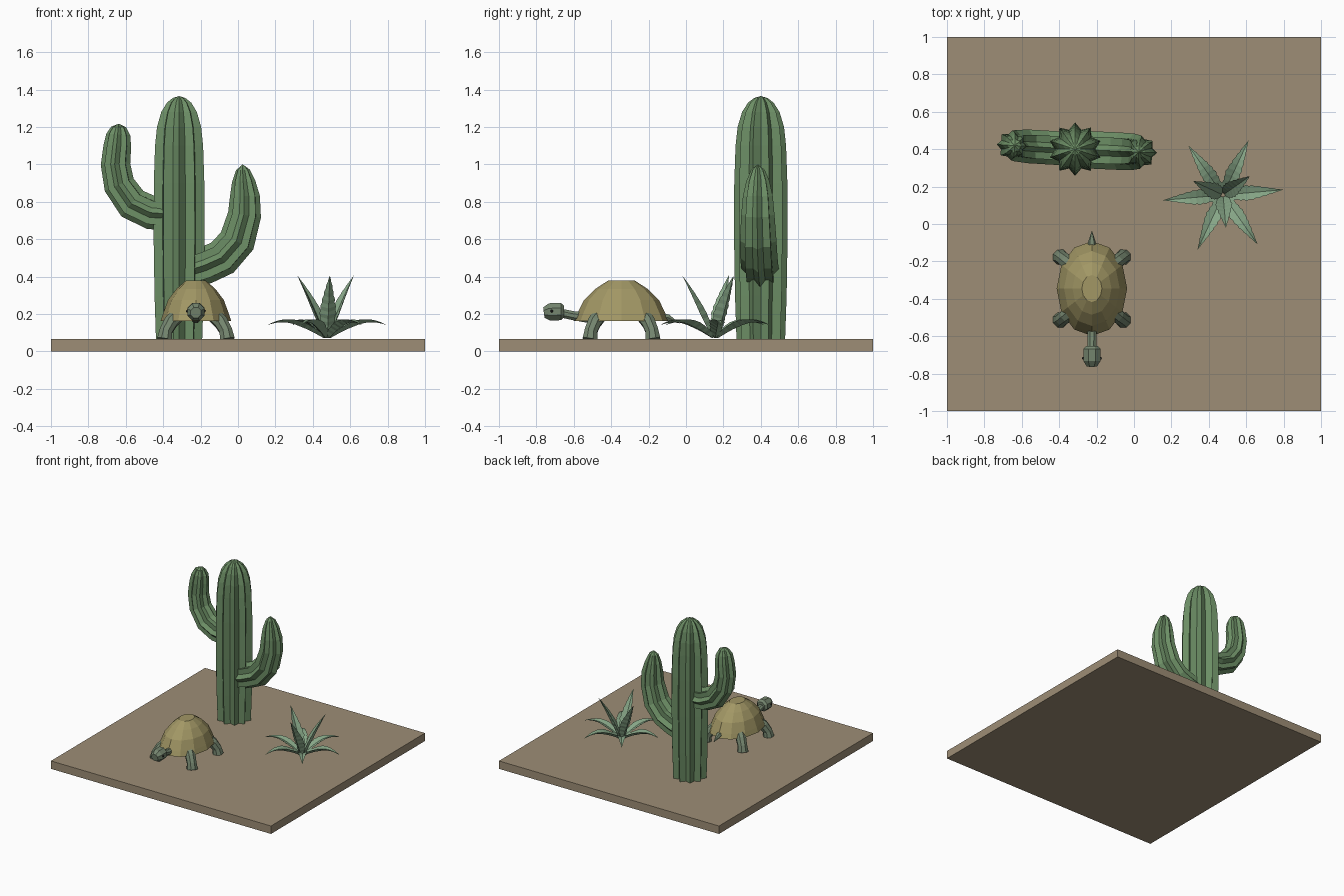
import bpy, bmesh
from math import sin, cos, pi, radians
from mathutils import Vector
from mathutils.geometry import interpolate_bezier

if "Cube" in bpy.data.objects:
    bpy.data.objects.remove(bpy.data.objects["Cube"])

GROUND = 0.065


def material(name, r, g, b):
    m = bpy.data.materials.new(name)
    m.diffuse_color = (r, g, b, 1)
    m.use_nodes = True
    m.node_tree.nodes["Principled BSDF"].inputs["Base Color"].default_value = m.diffuse_color
    return m


SAND = material("sand", 0.34, 0.27, 0.18)
CACTUS = material("cactus_green", 0.15, 0.27, 0.13)
AGAVE = material("agave_green", 0.24, 0.38, 0.24)
SHELL = material("shell_olive", 0.36, 0.31, 0.13)
SKIN = material("skin_green", 0.18, 0.24, 0.16)
DARK = material("dark", 0.02, 0.02, 0.02)


def finish(name, bm, mat):
    bmesh.ops.recalc_face_normals(bm, faces=bm.faces)
    me = bpy.data.meshes.new(name)
    bm.to_mesh(me)
    bm.free()
    me.materials.append(mat)
    ob = bpy.data.objects.new(name, me)
    bpy.context.collection.objects.link(ob)
    return ob


def loft(name, rings, mat):
    """Skin a list of equal-length rings and cap both ends."""
    bm = bmesh.new()
    vs = [[bm.verts.new(p) for p in ring] for ring in rings]
    n = len(vs[0])
    for a, b in zip(vs, vs[1:]):
        for i in range(n):
            j = (i + 1) % n
            bm.faces.new((a[i], a[j], b[j], b[i]))
    bm.faces.new(vs[0])
    bm.faces.new(vs[-1])
    bmesh.ops.remove_doubles(bm, verts=bm.verts, dist=0.0005)
    return finish(name, bm, mat)


def tube(name, path, radii, side, sides, mat, groove=1.0, turn=0.0):
    """Sweep a polygon (or a ribbed star when groove < 1) along a path."""
    pts = [Vector(p) for p in path]
    side = Vector(side).normalized()
    rings = []
    for i, (p, r) in enumerate(zip(pts, radii)):
        t = (pts[min(i + 1, len(pts) - 1)] - pts[max(i - 1, 0)]).normalized()
        up = side.cross(t).normalized()
        ring = []
        for k in range(sides):
            a = 2 * pi * k / sides + turn
            q = r * (groove if k % 2 else 1.0)
            ring.append(p + side * (q * cos(a)) + up * (q * sin(a)))
        rings.append(ring)
    return loft(name, rings, mat)


# Ground slab
bm = bmesh.new()
bmesh.ops.create_cube(bm, size=1)
bmesh.ops.scale(bm, vec=(2, 2, GROUND), verts=bm.verts)
bmesh.ops.translate(bm, vec=(0, 0, GROUND / 2), verts=bm.verts)
finish("ground_slab", bm, SAND)

# Cactus trunk: ten ribs, domed top
CX, CY = -0.315, 0.40
trunk = [(GROUND, .13), (.30, .138), (.60, .143), (.90, .142), (1.10, .135),
         (1.20, .124), (1.28, .10), (1.33, .068), (1.355, .035), (1.365, 0)]
tube("cactus_trunk", [(CX, CY, z) for z, r in trunk], [r for z, r in trunk],
     (0, 1, 0), 20, CACTUS, groove=0.76)

# Cactus arms: (distance out, height, radius)
left = [(.06, .735, .09), (.15, .742, .09), (.25, .79, .09), (.32, .89, .084),
        (.34, 1.0, .079), (.33, 1.10, .074), (.325, 1.16, .064),
        (.323, 1.2, .04), (.323, 1.217, 0)]
right = [(.06, .435, .1), (.14, .46, .1), (.23, .5, .1), (.31, .59, .098),
         (.35, .73, .089), (.352, .83, .08), (.345, .91, .062),
         (.341, .97, .037), (.34, 1.0, 0)]
for name, arm, dx, dy in (("cactus_left_arm", left, -1, .06),
                          ("cactus_right_arm", right, 1, -.045)):
    tube(name, [(CX + d * dx, CY + d * dy, z) for d, z, r in arm],
         [r for d, z, r in arm], (-dy, dx, 0), 16, CACTUS, groove=0.76)


# Agave leaves: channelled blades with toothed edges
def leaf(name, angle, curve, width, teeth):
    out = Vector((cos(angle), sin(angle), 0))
    side = Vector((-sin(angle), cos(angle), 0))
    root = Vector((0.476, 0.155, 0))
    ctrl = [root + out * r + Vector((0, 0, z)) for r, z in curve]
    n = 2 * teeth + 1
    pts = interpolate_bezier(*ctrl, n)
    rings = []
    for i, p in enumerate(pts):
        t = i / (n - 1)
        tan = (pts[min(i + 1, n - 1)] - pts[max(i - 1, 0)]).normalized()
        up = tan.cross(side).normalized()
        w = width * (.6 + .4 * t / .4 if t < .4 else 1 - ((t - .4) / .6) ** 1.3)
        e = w * (1.0 if i % 2 else .86)
        rings.append([p + side * e + up * w * .3, p, p - side * e + up * w * .3,
                      p - up * w * .35])
    loft(name, rings, AGAVE)


for i in range(6):
    leaf(f"agave_outer_leaf_{i + 1}", radians(5 + 60 * i),
         [(.012, .078), (.12, .145), (.2, .195), (.322, .14)], .043, 9)
for i in range(3):
    leaf(f"agave_inner_leaf_{i + 1}", radians(35 + 120 * i),
         [(.01, .075), (.04, .17), (.11, .30), (.175, .405)], .047, 9)

# Tortoise shell: twelve-sided faceted dome
TX, TY = -0.225, -0.345
dome = [(.163, .253), (.20, .237), (.275, .20), (.334, .14), (.378, .072)]
loft("tortoise_shell",
     [[(TX + .745 * r * cos(pi * k / 6), TY + r * sin(pi * k / 6), z)
       for k in range(12)] for z, r in dome], SHELL)

# Legs
for sx, a in ((-1, "left"), (1, "right")):
    for sy, b in ((-1, "front"), (1, "back")):
        tube(f"tortoise_{b}_{a}_leg",
             [(TX + sx * x, TY + sy * y, z) for x, y, z in
              ((.09, .11, .20), (.135, .145, .155), (.16, .163, .11), (.168, .168, GROUND))],
             (.04, .04, .037, .043), (-sy, sx, 0), 8, SKIN, turn=pi / 8)

# Neck, head, tail
tube("tortoise_neck", [(TX, -.52, .18), (TX, -.60, .19), (TX, -.67, .205)],
     (.03, .026, .025), (1, 0, 0), 8, SKIN, turn=pi / 8)
tube("tortoise_head",
     [(TX, -.652, .213), (TX, -.668, .213), (TX, -.73, .211), (TX, -.76, .207)],
     (.034, .050, .050, .030), (1, 0, 0), 8, SKIN, turn=pi / 8)
tube("tortoise_tail", [(TX, -.14, .185), (TX, -.095, .18), (TX, -.035, .15)],
     (.025, .02, 0), (1, 0, 0), 6, SKIN)

# Eyes
for sx, a in ((-1, "left"), (1, "right")):
    bm = bmesh.new()
    bmesh.ops.create_icosphere(bm, subdivisions=1, radius=.009)
    bmesh.ops.translate(bm, vec=(TX + sx * .045, -.718, .215), verts=bm.verts)
    finish(f"tortoise_{a}_eye", bm, DARK)
